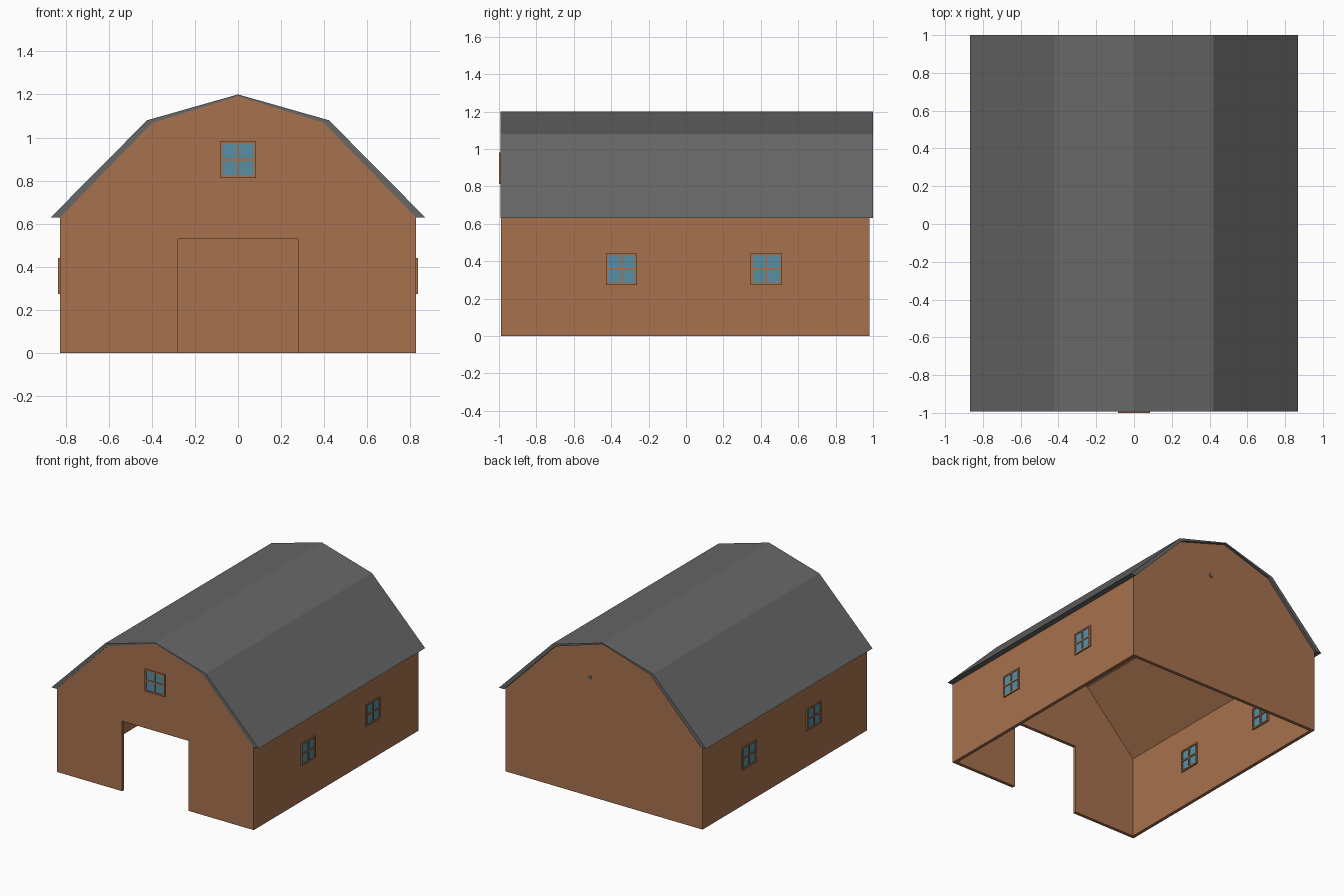
import bpy, bmesh, math
from mathutils import Matrix, Vector

if "Cube" in bpy.data.objects:
    bpy.data.objects.remove(bpy.data.objects["Cube"])


def material(name, rgb):
    m = bpy.data.materials.new(name)
    m.diffuse_color = (*rgb, 1)
    m.use_nodes = True
    m.node_tree.nodes["Principled BSDF"].inputs["Base Color"].default_value = m.diffuse_color
    return m


BROWN = material("brown wood", (0.385, 0.165, 0.075))
GREY = material("grey roofing", (0.135, 0.135, 0.135))
BLUE = material("blue glass", (0.10, 0.275, 0.37))


def finish(name, bm, mat):
    bmesh.ops.recalc_face_normals(bm, faces=bm.faces)
    me = bpy.data.meshes.new(name)
    bm.to_mesh(me)
    bm.free()
    me.materials.append(mat)
    ob = bpy.data.objects.new(name, me)
    bpy.context.collection.objects.link(ob)
    return ob


def prism(name, profile, y0, y1, mat):
    """Extrude an x-z outline along y."""
    bm = bmesh.new()
    face = bm.faces.new([bm.verts.new((x, y0, z)) for x, z in profile])
    new = bmesh.ops.extrude_face_region(bm, geom=[face])["geom"]
    bmesh.ops.translate(bm, vec=(0, y1 - y0, 0),
                        verts=[v for v in new if isinstance(v, bmesh.types.BMVert)])
    return finish(name, bm, mat)


def mirrored(half):
    """Right half outline, from outside to the ridge, made into a whole outline."""
    return half + [(-x, z) for x, z in reversed(half) if x > 0]


def cut(target, cutter):
    mod = target.modifiers.new("cut", 'BOOLEAN')
    mod.operation = 'DIFFERENCE'
    mod.solver = 'EXACT'
    mod.object = cutter
    bpy.context.view_layer.objects.active = target
    bpy.ops.object.modifier_apply(modifier=mod.name)
    bpy.data.objects.remove(cutter)


# Hollow walls with a gambrel gable, open floor and doorway
eave = [(0.825, 0.63), (0.398, 1.068), (0, 1.192)]
walls = prism("barn_walls", mirrored([(0.825, 0)] + eave), -0.99, 0.98, BROWN)
inner = [(0.80, -0.1), (0.80, 0.62), (0.387, 1.045), (0, 1.167)]
cut(walls, prism("inside_cutter", mirrored(inner), -0.965, 0.955, BROWN))
cut(walls, prism("door_cutter", mirrored([(0.278, -0.1), (0.278, 0.53)]),
                 -1.1, -0.9, BROWN))

# Roof shell
outer = mirrored([(0.868, 0.63), (0.422, 1.08), (0, 1.2)])
prism("roof", outer + mirrored(eave)[::-1], -0.993, 1.0, GREY)


# Windows: local x = width, -y = outward, z = up, origin on the outer wall face
def boxes(name, parts, mat, matrix):
    bm = bmesh.new()
    for centre, size in parts:
        bmesh.ops.create_cube(bm, size=1, matrix=Matrix.Translation(centre)
                              @ Matrix.Diagonal((*size, 1)))
    bmesh.ops.transform(bm, matrix=matrix, verts=bm.verts)
    return finish(name, bm, mat)


def window(name, place, angle):
    mat = Matrix.Translation(place) @ Matrix.Rotation(angle, 4, 'Z')
    w, b, d, mid = 0.168, 0.011, 0.047, 0.0135
    bars = []
    for o in (-(w - b) / 2, 0, (w - b) / 2):
        bars.append((Vector((o, mid, 0)), (b, d, w)))
        bars.append((Vector((0, mid, o)), (w, d - 0.001, b)))
    boxes(name + "_frame", bars, BROWN, mat)
    boxes(name + "_glass", [(Vector((0, 0.0125, 0)), (w - b, 0.033, w - b))], BLUE, mat)


window("gable_window", (0, -0.99, 0.897), 0)
for side, label in ((1, "right"), (-1, "left")):
    for y, pos in ((-0.345, "front"), (0.43, "rear")):
        window(f"{label}_{pos}_window", (side * 0.825, y, 0.358), side * math.pi / 2)

# Small round fitting on the back gable
bm = bmesh.new()
bmesh.ops.create_cone(bm, cap_ends=True, segments=8, radius1=0.016, radius2=0.016, depth=0.008,
                      matrix=Matrix.Translation((0.12, 0.98, 0.9)) @ Matrix.Rotation(math.pi / 2, 4, 'X'))
finish("back_fitting", bm, GREY)
